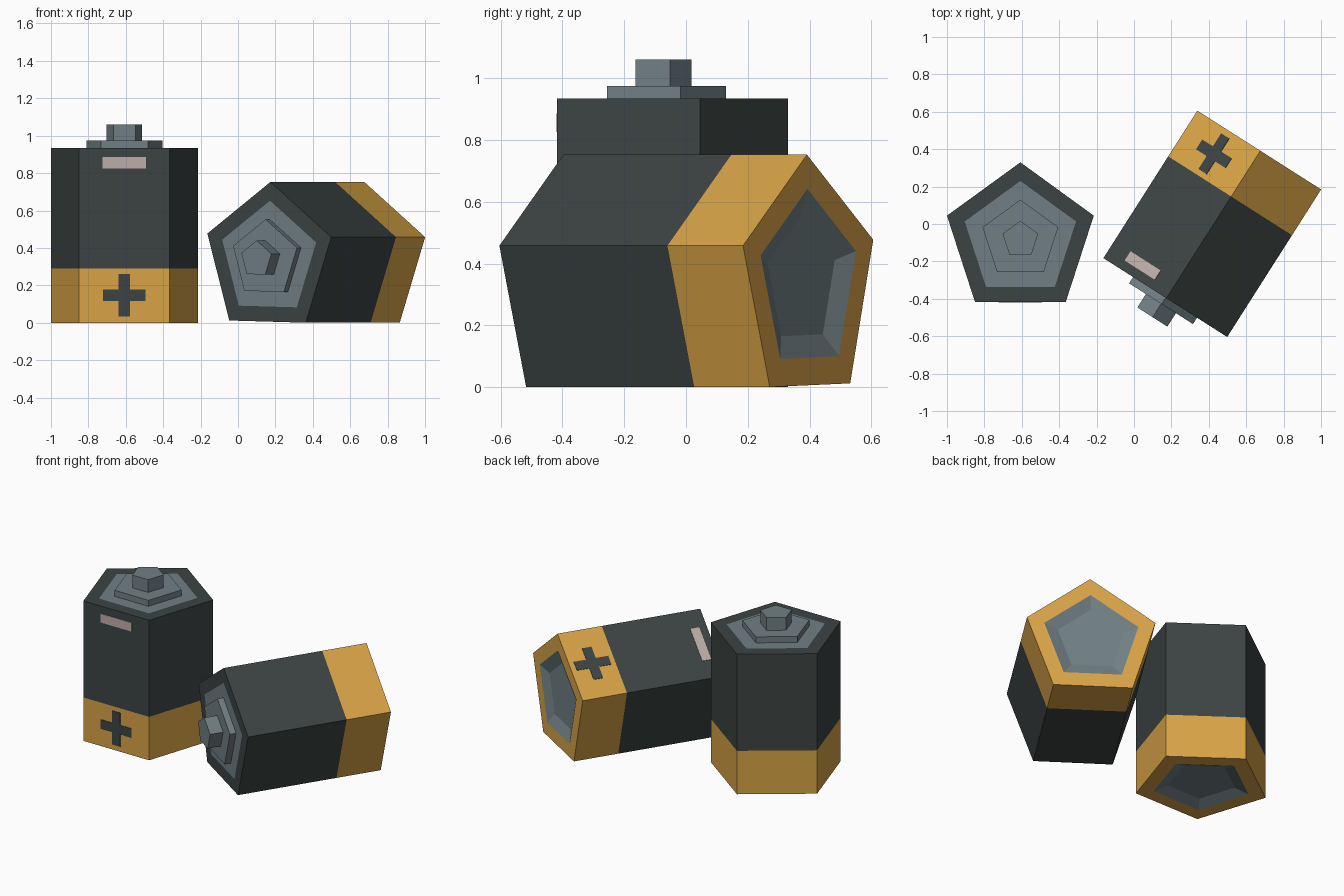
import bpy, bmesh, math
from mathutils import Matrix, Vector

if "Cube" in bpy.data.objects:
    bpy.data.objects.remove(bpy.data.objects["Cube"])

R, H, BAND = 0.4127, 0.935, 0.29          # casing radius, casing height, gold band height


def material(name, rgb):
    m = bpy.data.materials.new(name)
    lin = [((c / 255 + 0.055) / 1.055) ** 2.4 for c in rgb]
    m.diffuse_color = (*lin, 1)
    m.use_nodes = True
    m.node_tree.nodes["Principled BSDF"].inputs["Base Color"].default_value = m.diffuse_color
    return m


DARK = material("charcoal", (60, 68, 67))
GOLD = material("gold", (217, 164, 71))
GREY = material("steel grey", (113, 127, 132))
PINK = material("pale label", (190, 174, 168))


def finish(bm, name, mats, matrix):
    me = bpy.data.meshes.new(name)
    bm.to_mesh(me)
    bm.free()
    for m in mats:
        me.materials.append(m)
    ob = bpy.data.objects.new(name, me)
    bpy.context.collection.objects.link(ob)
    ob.matrix_world = matrix
    return ob


def pentagon_stack(name, rings, mats, matrix, cap_bottom=False, cap_top=False):
    """Loft pentagon rings given as (radius, z, material slot of the strip that follows)."""
    bm = bmesh.new()
    loops = []
    for r, z, _ in rings:
        angles = [math.radians(90 + 72 * i) for i in range(5)]
        loops.append([bm.verts.new((r * math.cos(a), r * math.sin(a), z)) for a in angles])
    for a, b, ring in zip(loops, loops[1:], rings):
        for i in range(5):
            j = (i + 1) % 5
            bm.faces.new((a[i], a[j], b[j], b[i])).material_index = ring[2]
    if cap_bottom:
        bm.faces.new(loops[0][::-1])
    if cap_top:
        bm.faces.new(loops[-1])
    return finish(bm, name, mats, matrix)


def front_plate(name, outline, mat, matrix, thick=0.003):
    """Thin plate on the front (-y) face from an x, z outline."""
    bm = bmesh.new()
    y = -R * math.cos(math.radians(36))
    face = bm.faces.new([bm.verts.new((x, y, z)) for x, z in outline])
    out = bmesh.ops.extrude_face_region(bm, geom=[face])
    verts = [g for g in out["geom"] if isinstance(g, bmesh.types.BMVert)]
    bmesh.ops.translate(bm, vec=(0, -thick, 0), verts=verts)
    bmesh.ops.recalc_face_normals(bm, faces=bm.faces)
    return finish(bm, name, [mat], matrix)


def battery(prefix, mx):
    # casing: gold rim and band, dark upper body and dark top rim
    pentagon_stack(prefix + "_casing",
                   [(0.302, 0, 0), (R, 0, 0), (R, BAND, 1), (R, H, 1), (0.313, H, 1)],
                   [GOLD, DARK], mx)
    # shallow dish in the base
    pentagon_stack(prefix + "_base_recess", [(0.213, 0.028, 0), (0.302, 0, 0)],
                   [GREY], mx, cap_bottom=True)
    # terminal: flat plate, step and nub
    pentagon_stack(prefix + "_terminal",
                   [(0.313, H, 0), (0.213, H, 0), (0.213, 0.975, 0), (0.1, 0.975, 0), (0.1, 1.06, 0)],
                   [GREY], mx, cap_top=True)
    # plus mark on the gold band
    a, w, c = 0.113, 0.031, 0.147
    quarter = [(w, w), (w, a), (-w, a)]
    plus = []
    for k in range(4):
        for x, z in quarter:
            for _ in range(k):
                x, z = -z, x
            plus.append((x, z + c))
    front_plate(prefix + "_plus_mark", plus, DARK, mx)
    # pale strip near the top
    front_plate(prefix + "_label_strip",
                [(-0.116, 0.826), (0.116, 0.826), (0.116, 0.885), (-0.116, 0.885)], PINK, mx)


# upright battery
battery("standing_battery", Matrix.Translation((-0.6075, -0.083, 0)))

# lying battery: axis horizontal, rolled so the marked face looks up and left
axis = Vector((-0.537, -0.843, 0)).normalized()
side = Vector((0.843, -0.537, 0)).normalized()
roll = math.radians(124.6)
y_dir = -(side * math.cos(roll) + Vector((0, 0, 1)) * math.sin(roll))
x_dir = y_dir.cross(axis)
rot = Matrix((x_dir, y_dir, axis)).transposed().to_4x4()
battery("lying_battery", Matrix.Translation((0.667, 0.397, 0.34)) @ rot)
